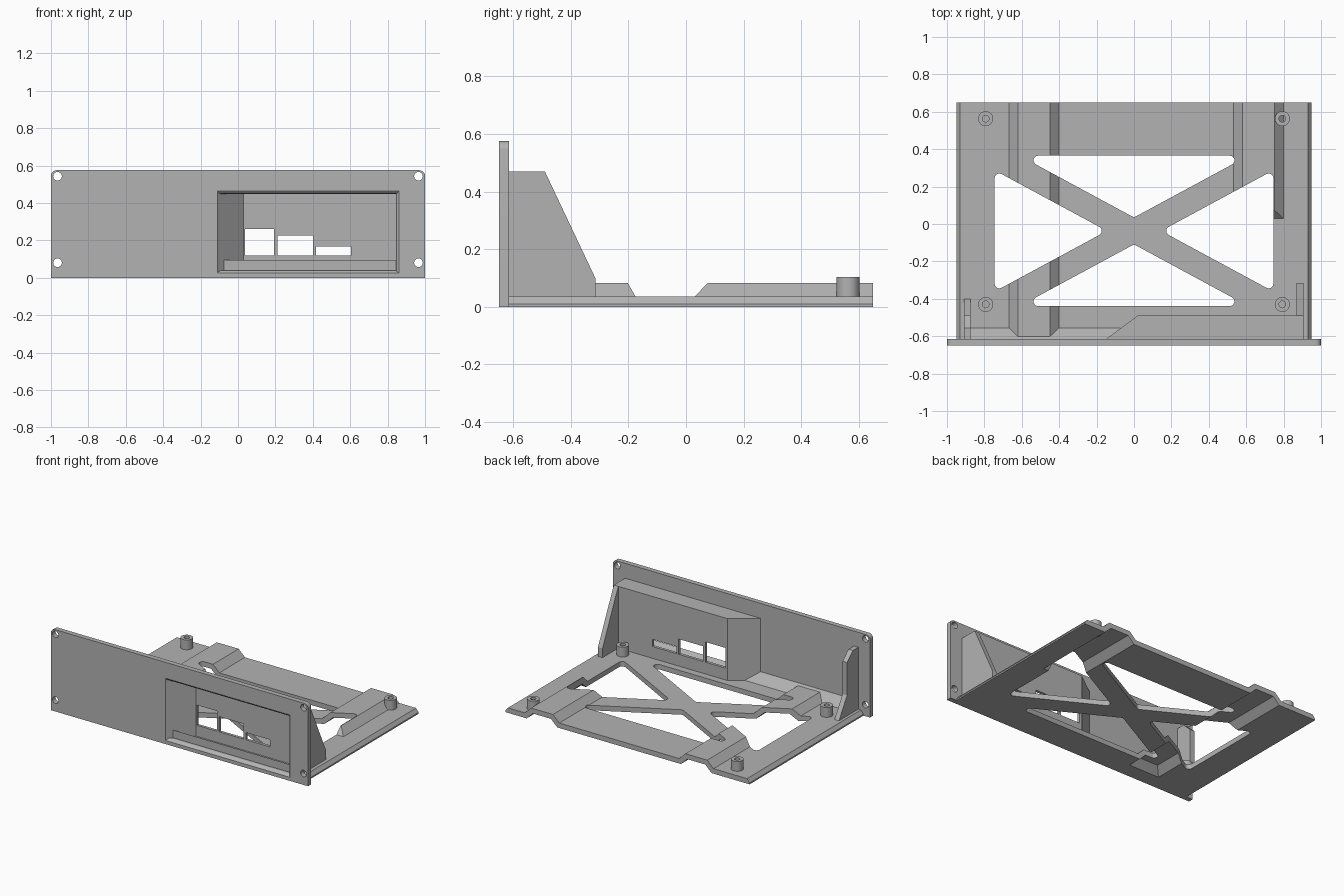
import bpy, bmesh, math
from mathutils import Vector, Matrix

if "Cube" in bpy.data.objects:
    bpy.data.objects.remove(bpy.data.objects["Cube"])

grey = bpy.data.materials.new("light_grey_plastic")
grey.diffuse_color = (0.45, 0.45, 0.45, 1)
grey.use_nodes = True
grey.node_tree.nodes["Principled BSDF"].inputs["Base Color"].default_value = grey.diffuse_color


def loft(name, sections):
    """Solid skinned through matching closed rings of 3D points."""
    bm = bmesh.new()
    rings = [[bm.verts.new(p) for p in s] for s in sections]
    n = len(rings[0])
    for a, b in zip(rings, rings[1:]):
        for i in range(n):
            bm.faces.new((a[i], a[(i + 1) % n], b[(i + 1) % n], b[i]))
    bm.faces.new(rings[0][::-1])
    bm.faces.new(rings[-1])
    bmesh.ops.recalc_face_normals(bm, faces=bm.faces)
    me = bpy.data.meshes.new(name)
    bm.to_mesh(me)
    bm.free()
    me.materials.append(grey)
    ob = bpy.data.objects.new(name, me)
    bpy.context.collection.objects.link(ob)
    return ob


def prism(name, pts, axis, lo, hi):
    """Extrude a 2D outline along an axis."""
    put = {"x": lambda p, d: (d, p[0], p[1]),
           "y": lambda p, d: (p[0], d, p[1]),
           "z": lambda p, d: (p[0], p[1], d)}[axis]
    return loft(name, [[put(p, d) for p in pts] for d in (lo, hi)])


def rect(x0, x1, y0, y1):
    return [(x0, y0), (x1, y0), (x1, y1), (x0, y1)]


def circle(x, y, r, n=32):
    return [(x + r * math.cos(2 * math.pi * i / n),
             y + r * math.sin(2 * math.pi * i / n)) for i in range(n)]


def rounded(pts, radii, steps=6):
    """Fillet the corners of a convex outline."""
    out = []
    for i, p in enumerate(pts):
        p, r = Vector(p), radii[i]
        if r == 0:
            out.append(tuple(p))
            continue
        u = (Vector(pts[i - 1]) - p).normalized()
        v = (Vector(pts[(i + 1) % len(pts)]) - p).normalized()
        half = u.angle(v) / 2
        c = p + (u + v).normalized() * r / math.sin(half)
        start = p + u * r / math.tan(half) - c
        end = p + v * r / math.tan(half) - c
        turn = math.atan2(start.x * end.y - start.y * end.x, start.dot(end))
        for k in range(steps + 1):
            q = c + Matrix.Rotation(turn * k / steps, 2) @ start
            out.append((q.x, q.y))
    return out


def combine(ob, tool, op="DIFFERENCE"):
    m = ob.modifiers.new("bool", "BOOLEAN")
    m.operation, m.object, m.solver = op, tool, "EXACT"
    bpy.context.view_layer.objects.active = ob
    bpy.ops.object.modifier_apply(modifier=m.name)
    bpy.data.objects.remove(tool)


def ridge(name, x0, x1, y0, y1, z0, z1, run, end_run):
    """Block with sloped sides and a sloped front end."""
    def ring(dx, dy, z):
        return [(x, y, z) for x, y in rect(x0 + dx, x1 - dx, y0 + dy, y1)]
    return loft(name, [ring(0, 0, z0), ring(run, end_run, z1)])


# Front panel with rounded top corners and four screw holes
panel = prism("front_panel", rounded(rect(-1, 1, 0, 0.575), [0, 0, 0.03, 0.03]),
              "y", -0.65, -0.615)
for x in (-0.965, 0.965):
    for z in (0.08, 0.543):
        combine(panel, prism("cut", circle(x, z, 0.023), "y", -0.7, -0.5))

# Recessed port housing behind the panel
housing = prism("port_housing", [(-0.15, -0.615), (0.89, -0.615), (0.89, -0.49), (0.02, -0.49)],
                "z", 0.02, 0.47)


def recess():
    secs = [(-0.67, -0.125, 0.865, 0.02, 0.47), (-0.65, -0.11, 0.86, 0.025, 0.463),
            (-0.642, -0.103, 0.85, 0.033, 0.452), (-0.63, -0.09, 0.845, 0.04, 0.448),
            (-0.51, 0.03, 0.845, 0.04, 0.448)]
    return loft("cut", [[(x, y, z) for x, z in rect(a, b, c, d)] for y, a, b, c, d in secs])


for ob in (panel, housing):
    combine(ob, recess())
for x0, x1, z1 in ((0.037, 0.193, 0.26), (0.21, 0.40, 0.225), (0.418, 0.605, 0.168)):
    combine(housing, prism("cut", rect(x0, x1, 0.118, z1), "y", -0.56, -0.45))

# Base plate with chamfered side edges
base = prism("base_plate", [(-0.95, 0), (0.95, 0), (0.95, 0.01), (0.93, 0.035),
                            (-0.93, 0.035), (-0.95, 0.01)], "y", -0.615, 0.65)

# Raised cable channels, hollow underneath
combine(base, ridge("add", -0.685, -0.385, -0.615, 0.65, 0.02, 0.082, 0.065, 0), "UNION")
combine(base, ridge("add", 0.515, 0.815, 0.015, 0.65, 0.02, 0.082, 0.065, 0.06), "UNION")
combine(base, ridge("cut", -0.67, -0.40, -0.555, 0.7, -0.015, 0.047, 0.065, 0.065))
combine(base, ridge("cut", 0.53, 0.80, 0.03, 0.7, -0.015, 0.047, 0.065, 0.065))

# Four rounded triangular openings leaving an X brace
cy, k = -0.037, 0.54
for s in (-1, 1):
    top = [(0, cy + s * 0.072), (0.611, cy + s * 0.402), (-0.611, cy + s * 0.402)]
    side = [(s * 0.145, cy), (s * 0.745, cy + k * 0.6), (s * 0.745, cy - k * 0.6)]
    for tri in (top, side):
        combine(base, prism("cut", rounded(tri, [0.025] * 3), "z", -0.1, 0.2))

# Chamfer strip joining the panel to the base
prism("base_fillet", [(-0.615, 0.02), (-0.555, 0.02), (-0.555, 0.035), (-0.615, 0.095)],
      "x", -0.89, 0.89)

# Side brackets
prism("right_bracket", [(-0.615, 0.02), (-0.315, 0.02), (-0.315, 0.10), (-0.49, 0.47),
                        (-0.615, 0.47)], "x", 0.87, 0.905)
prism("left_bracket", [(-0.615, 0.02), (-0.40, 0.02), (-0.40, 0.035), (-0.49, 0.18),
                       (-0.49, 0.41), (-0.555, 0.47), (-0.615, 0.47)], "x", -0.91, -0.875)

# Mounting posts with blind screw holes
for sx, side in ((-1, "left"), (1, "right")):
    for y, end in ((-0.43, "front"), (0.563, "back")):
        post = prism(f"{end}_{side}_post", circle(sx * 0.793, y, 0.04), "z", 0.02, 0.104)
        combine(post, prism("cut", circle(sx * 0.793, y, 0.018, 20), "z", 0.036, 0.2))

# Smooth the round surfaces, keep edges sharp
for ob in bpy.data.objects:
    ob.select_set(True)
    bpy.context.view_layer.objects.active = ob
bpy.ops.object.shade_smooth_by_angle(angle=math.radians(25))
